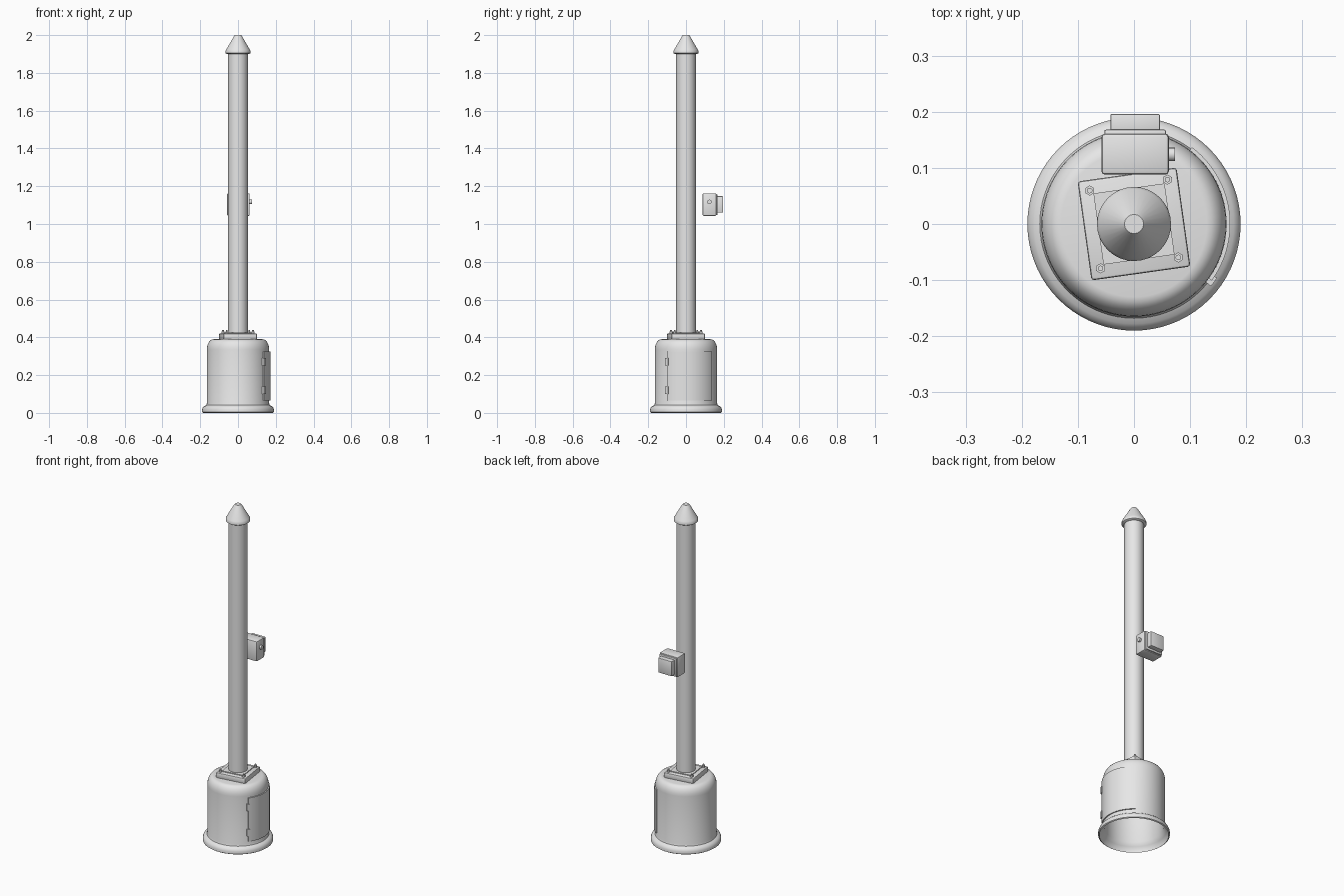
import bpy, bmesh, math
from mathutils import Matrix, Vector

if "Cube" in bpy.data.objects:
    bpy.data.objects.remove(bpy.data.objects["Cube"])

grey = bpy.data.materials.new("light_grey")
grey.diffuse_color = (0.8, 0.8, 0.8, 1)
grey.use_nodes = True
grey.node_tree.nodes["Principled BSDF"].inputs["Base Color"].default_value = grey.diffuse_color


def finish(name, bm, smooth=True):
    bmesh.ops.recalc_face_normals(bm, faces=bm.faces[:])
    me = bpy.data.meshes.new(name)
    bm.to_mesh(me)
    bm.free()
    ob = bpy.data.objects.new(name, me)
    bpy.context.collection.objects.link(ob)
    me.materials.append(grey)
    if smooth:
        bpy.ops.object.select_all(action='DESELECT')
        ob.select_set(True)
        bpy.context.view_layer.objects.active = ob
        bpy.ops.object.shade_smooth_by_angle(angle=math.radians(35))
    return ob


def lathe(name, profile, n=64, smooth=True):
    bm = bmesh.new()
    vs = [bm.verts.new((r, 0, z)) for r, z in profile]
    es = [bm.edges.new(p) for p in zip(vs, vs[1:])]
    bmesh.ops.spin(bm, geom=vs + es, cent=(0, 0, 0), axis=(0, 0, 1),
                   angle=math.tau, steps=n, use_duplicate=False)
    bmesh.ops.remove_doubles(bm, verts=bm.verts[:], dist=1e-5)
    return finish(name, bm, smooth)


def box(name, lo, hi, bevel=0.0, turn=0.0, seg=2):
    lo, hi = Vector(lo), Vector(hi)
    bm = bmesh.new()
    m = Matrix.Translation((lo + hi) / 2) @ Matrix.Diagonal((*(hi - lo), 1))
    bmesh.ops.create_cube(bm, size=1, matrix=Matrix.Rotation(turn, 4, 'Z') @ m)
    if bevel:
        bmesh.ops.bevel(bm, geom=bm.edges[:], offset=bevel, segments=seg,
                        profile=0.5, affect='EDGES')
    return finish(name, bm)


def rod(name, centre, r, depth, n, axis='Z', tip=None):
    bm = bmesh.new()
    rot = Matrix.Rotation(math.pi / 2, 4, 'Y') if axis == 'X' else Matrix.Identity(4)
    bmesh.ops.create_cone(bm, cap_ends=True, segments=n, radius1=r,
                          radius2=r if tip is None else tip, depth=depth,
                          matrix=Matrix.Translation(centre) @ rot)
    return finish(name, bm)


def arc_panel(name, r0, r1, a0, a1, z0, z1, n=24):
    # curved plate following the round base
    bm = bmesh.new()
    ring = [bm.verts.new((r * math.cos(a0), r * math.sin(a0), z))
            for r, z in ((r0, z0), (r1, z0), (r1, z1), (r0, z1))]
    f = bm.faces.new(ring)
    start = bmesh.ops.duplicate(bm, geom=[f])
    bmesh.ops.spin(bm, geom=[f], cent=(0, 0, 0), axis=(0, 0, 1),
                   angle=a1 - a0, steps=n, use_duplicate=False)
    bmesh.ops.remove_doubles(bm, verts=bm.verts[:], dist=1e-5)
    return finish(name, bm)


# hollow round base with foot flange and rounded shoulder
outer = [(0.184, 0), (0.19, 0.004), (0.19, 0.018), (0.186, 0.029), (0.178, 0.036),
         (0.168, 0.041), (0.165, 0.05), (0.165, 0.335)]
outer += [(0.13 + 0.035 * math.cos(a), 0.335 + 0.055 * math.sin(a))
          for a in (math.radians(15 * k) for k in range(1, 7))]
inner = [(0, 0.38), (0.13, 0.38), (0.15, 0.365), (0.158, 0.335), (0.158, 0.05),
         (0.172, 0.03), (0.182, 0.015), (0.184, 0)]
lathe("base", outer + [(0, 0.39)] + inner, 72)

# access door and its hinges
rad = math.radians
arc_panel("door", 0.163, 0.1715, rad(-36), rad(53), 0.065, 0.325)
for i, z in enumerate((0.12, 0.27)):
    arc_panel(f"hinge_{i}", 0.163, 0.1765, rad(-39), rad(-33), z - 0.02, z + 0.02, 3)

# bolted mounting plate, slightly twisted
turn = rad(8)
box("mount_plate", (-0.089, -0.089, 0.388), (0.089, 0.089, 0.42), 0.005, turn)
box("plate_step", (-0.064, -0.064, 0.415), (0.064, 0.064, 0.425), 0, turn)
for i in range(4):
    p = Matrix.Rotation(turn + i * math.pi / 2, 3, 'Z') @ Vector((0.07, 0.07, 0))
    rod(f"bolt_nut_{i}", (p.x, p.y, 0.424), 0.009, 0.012, 6)
    rod(f"bolt_stud_{i}", (p.x, p.y, 0.43), 0.005, 0.016, 10)

# pole and pointed cap
rod("pole", (0, 0, 1.163), 0.052, 1.486, 48)
lathe("cap", [(0, 1.9), (0.06, 1.9), (0.066, 1.904), (0.066, 1.916), (0.062, 1.924),
              (0.022, 1.993), (0.017, 2.0), (0, 2.0)], 32)

# button box behind the pole
box("button_box", (-0.058, 0.088, 1.043), (0.062, 0.161, 1.162), 0.006)
box("button_rim", (-0.053, 0.155, 1.048), (0.057, 0.168, 1.157), 0.003)
box("push_plate", (-0.042, 0.16, 1.06), (0.046, 0.196, 1.147), 0.002)
rod("side_knob", (0.066, 0.124, 1.117), 0.012, 0.014, 16, 'X')
